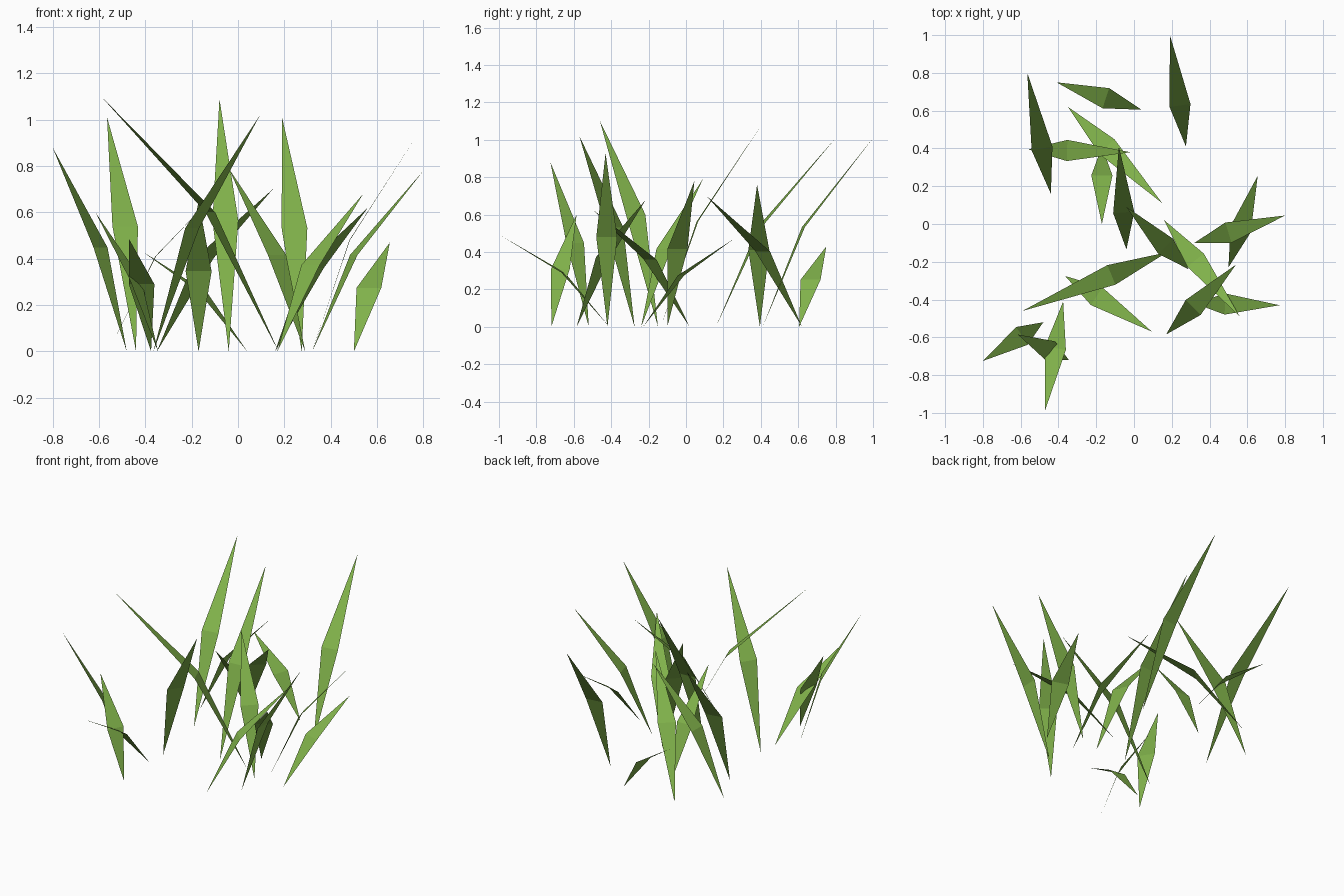
import bpy
from mathutils import Vector

green = bpy.data.materials.new("grass_green")
green.diffuse_color = (0.22, 0.45, 0.07, 1)

HALF_WIDTH = 0.056


def blade(name, bx, by, tx, ty, h):
    """Folded kite: root point, widest line near the middle, drooping tip."""
    root, tip = Vector((bx, by, 0)), Vector((tx, ty, h))
    reach = Vector((tx - bx, ty - by, 0))
    lean = reach.length / h
    # flatter blades bend a little further out and higher up
    mid = root + reach * (0.31 + 0.10 * lean)
    mid.z = h * (0.46 + 0.115 * lean)
    side = Vector((-reach.y, reach.x, 0)).normalized() * HALF_WIDTH
    mesh = bpy.data.meshes.new(name)
    mesh.from_pydata([root, mid - side, mid + side, tip], [], [(0, 1, 2), (1, 3, 2)])
    mesh.materials.append(green)
    obj = bpy.data.objects.new(name, mesh)
    bpy.context.collection.objects.link(obj)


# root x, root y, tip x, tip y, tip height
blades = [
    # back of the tuft
    (0.275, 0.41, 0.19, 1.00, 1.01),
    (-0.44, 0.16, -0.565, 0.80, 1.01),
    (0.04, 0.605, -0.41, 0.75, 0.43),
    (-0.35, 0.62, 0.15, 0.11, 0.70),
    (-0.56, 0.395, -0.02, 0.38, 0.76),
    (-0.17, 0.41, -0.17, 0.00, 0.65),
    # middle
    (-0.04, -0.135, -0.08, 0.41, 1.09),
    (0.29, -0.24, -0.04, 0.09, 0.79),
    (0.16, 0.02, 0.56, -0.49, 0.62),
    (0.32, -0.10, 0.80, 0.045, 0.78),
    (0.50, -0.23, 0.655, 0.255, 0.47),
    (0.175, -0.15, -0.59, -0.46, 1.10),
    # front
    (0.17, -0.585, 0.54, -0.215, 0.68),
    (0.32, -0.42, 0.77, -0.43, 0.93),
    (-0.365, -0.275, 0.095, -0.57, 1.02),
    (-0.48, -0.52, -0.80, -0.725, 0.88),
    (-0.345, -0.72, -0.615, -0.585, 0.60),
    (-0.375, -0.41, -0.47, -0.985, 0.485),
]
for i, b in enumerate(blades, 1):
    blade(f"grass_blade_{i:02d}", *b)
